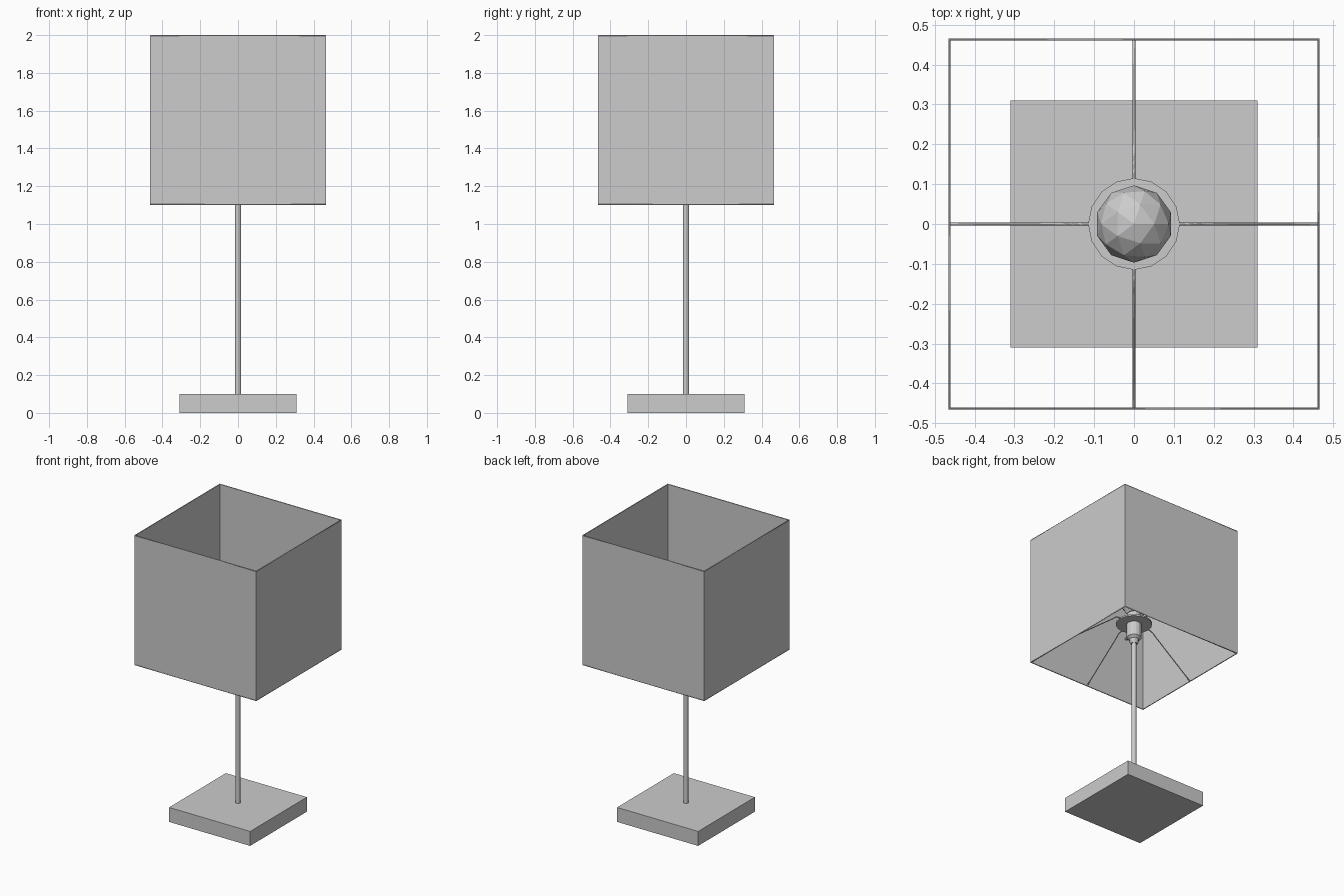
import bpy, bmesh, math
from mathutils import Vector

if "Cube" in bpy.data.objects:
    bpy.data.objects.remove(bpy.data.objects["Cube"])

grey = bpy.data.materials.new("plain_grey")
grey.diffuse_color = (0.604, 0.604, 0.604, 1)
grey.use_nodes = True
grey.node_tree.nodes["Principled BSDF"].inputs["Base Color"].default_value = grey.diffuse_color


def finish(name, bm):
    bmesh.ops.recalc_face_normals(bm, faces=bm.faces)
    me = bpy.data.meshes.new(name)
    bm.to_mesh(me)
    bm.free()
    ob = bpy.data.objects.new(name, me)
    me.materials.append(grey)
    bpy.context.collection.objects.link(ob)
    return ob


def lathe(name, profile, sides):
    """Closed turned part from (radius, z) points, capped at both ends."""
    bm = bmesh.new()
    rings = [[bm.verts.new((r * math.cos(2 * math.pi * i / sides),
                            r * math.sin(2 * math.pi * i / sides), z))
              for i in range(sides)] for r, z in profile]
    for a, b in zip(rings, rings[1:]):
        for i in range(sides):
            j = (i + 1) % sides
            bm.faces.new((a[i], a[j], b[j], b[i]))
    bm.faces.new(rings[0])
    bm.faces.new(rings[-1])
    return finish(name, bm)


def wire(name, points, radius, closed=False):
    cu = bpy.data.curves.new(name, 'CURVE')
    cu.dimensions = '3D'
    cu.bevel_depth = radius
    cu.bevel_resolution = 1
    cu.use_fill_caps = True
    sp = cu.splines.new('POLY')
    sp.points.add(len(points) - 1)
    for p, co in zip(sp.points, points):
        p.co = (*co, 1)
    sp.use_cyclic_u = closed
    cu.materials.append(grey)
    ob = bpy.data.objects.new(name, cu)
    bpy.context.collection.objects.link(ob)


# Square base slab
bm = bmesh.new()
bmesh.ops.create_cube(bm, size=1)
bmesh.ops.scale(bm, vec=(0.62, 0.62, 0.10), verts=bm.verts)
bmesh.ops.translate(bm, vec=(0, 0, 0.05), verts=bm.verts)
finish("base", bm)

# Slim pole
pole = lathe("pole", [(0.017, 0.10), (0.017, 1.23)], 12)

# Bulb holder with a wide flange that carries the shade
lathe("socket", [(0.022, 1.205), (0.03, 1.22), (0.03, 1.235), (0.048, 1.25),
                 (0.048, 1.345), (0.115, 1.347), (0.115, 1.357),
                 (0.046, 1.359), (0.046, 1.42)], 16)

# Small switch on the holder
bm = bmesh.new()
bmesh.ops.create_cone(bm, cap_ends=True, segments=8, radius1=0.011,
                      radius2=0.011, depth=0.04)
knob = finish("switch", bm)
knob.rotation_euler.x = math.pi / 2
knob.location = (0, -0.06, 1.275)

# Faceted bulb, narrowed towards its neck
bm = bmesh.new()
bmesh.ops.create_icosphere(bm, subdivisions=2, radius=0.097)
for v in bm.verts:
    if v.co.z < -0.03:
        t = min(1, (-v.co.z - 0.03) / 0.067)
        v.co.z -= 0.05 * t
bmesh.ops.translate(bm, vec=(0, 0, 1.55), verts=bm.verts)
finish("bulb", bm)

# Open square shade with thin walls
H, Z0, Z1 = 0.465, 1.102, 1.998
corners = [(-H, -H), (H, -H), (H, H), (-H, H)]
bm = bmesh.new()
lo = [bm.verts.new((x, y, Z0)) for x, y in corners]
hi = [bm.verts.new((x, y, Z1)) for x, y in corners]
for i in range(4):
    j = (i + 1) % 4
    bm.faces.new((lo[i], lo[j], hi[j], hi[i]))
shade = finish("shade", bm)
mod = shade.modifiers.new("wall", 'SOLIDIFY')
mod.thickness = 0.005
mod.offset = -1
mod.use_even_offset = True

# Wire rims along both shade edges
for label, z in (("lower", 1.1035), ("upper", 1.9965)):
    k = H - 0.002
    wire(label + "_rim", [(math.copysign(k, x), math.copysign(k, y), z)
                          for x, y in corners], 0.0035, True)

# Four bent arms from flange to the lower rim
for i in range(4):
    a = i * math.pi / 2
    pts = [(r * math.cos(a), r * math.sin(a), z) for r, z in
           ((0.10, 1.352), (0.135, 1.352), (0.155, 1.343), (0.175, 1.325),
            (H - 0.003, 1.104))]
    wire("shade_arm_%d" % (i + 1), pts, 0.0035)
